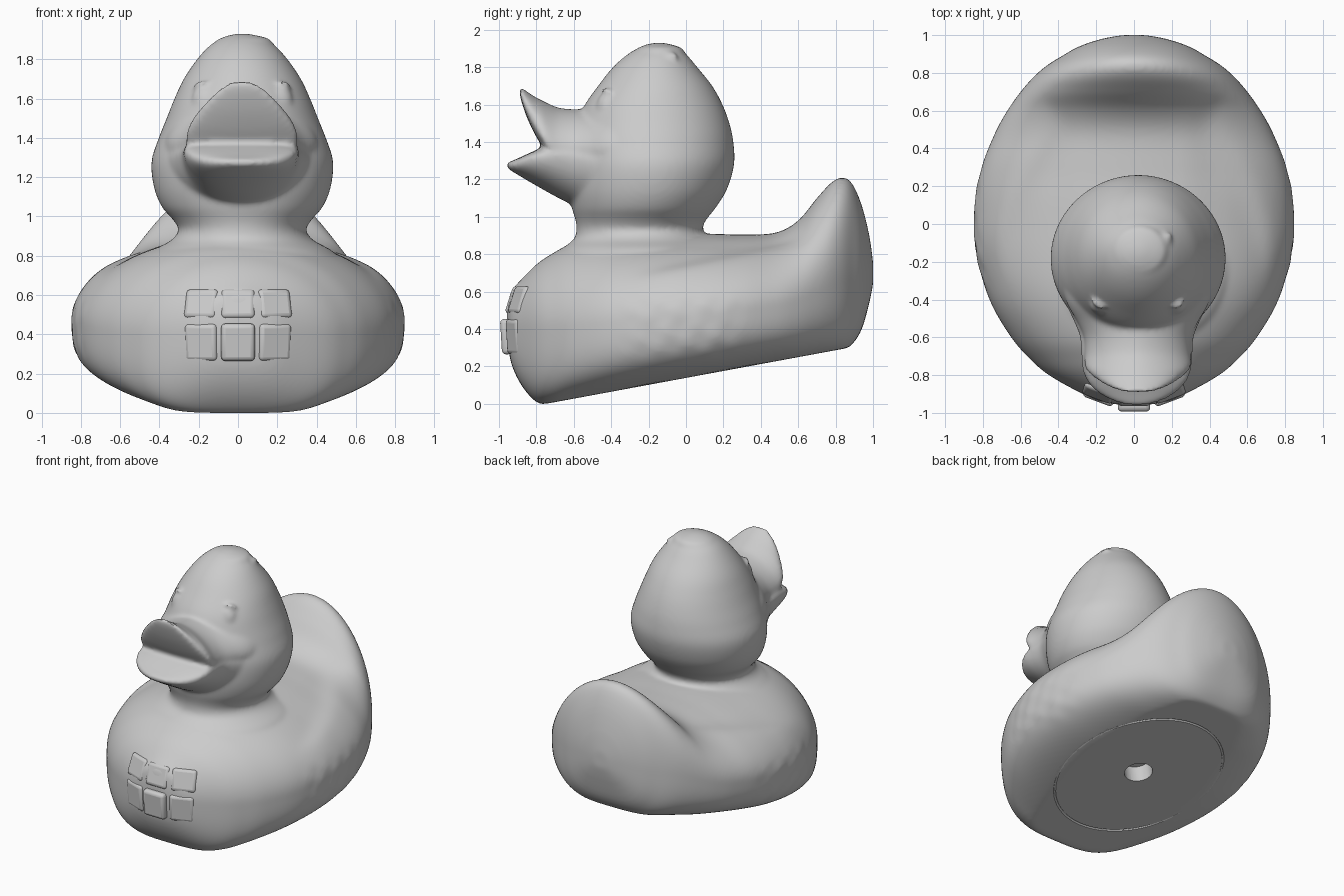
import bpy, bmesh, math
from mathutils import Matrix, Vector

if "Cube" in bpy.data.objects:
    bpy.data.objects.remove(bpy.data.objects["Cube"])


def spline_rows(rows, steps=6):
    """Catmull-Rom interpolation between station rows."""
    out = []
    for i in range(len(rows) - 1):
        a, b = rows[max(i - 1, 0)], rows[i]
        c, d = rows[i + 1], rows[min(i + 2, len(rows) - 1)]
        for s in range(steps):
            t = s / steps
            out.append([0.5 * (2 * q + (r - p) * t + (2 * p - 5 * q + 4 * r - w) * t * t
                               + (3 * q - p - 3 * r + w) * t ** 3)
                        for p, q, r, w in zip(a, b, c, d)])
    out.append(list(rows[-1]))
    return out


def loft(bm, rows, axis, n_lo=2.0, n_hi=2.0, cx=0.0, shape=None, seg=128):
    """Rows are (position, low, high, middle, half width); sections are superellipses."""
    rings = []
    for pos, lo, hi, mid, hw in spline_rows(rows):
        ring = []
        for k in range(seg):
            a = 2 * math.pi * k / seg
            c, s = math.cos(a), math.sin(a)
            e = 2 / (n_hi if s > 0 else n_lo)
            x = cx + math.copysign(abs(c) ** e, c) * hw
            v = mid + abs(s) ** e * ((hi - mid) if s > 0 else (lo - mid))
            p = Vector((x, pos, v)) if axis == 'Y' else Vector((x, v, pos))
            ring.append(bm.verts.new(shape(p) if shape else p))
        rings.append(ring)
    for r0, r1 in zip(rings, rings[1:]):
        for k in range(seg):
            j = (k + 1) % seg
            bm.faces.new((r0[k], r0[j], r1[j], r1[k]))
    bm.faces.new(rings[0])
    bm.faces.new(rings[-1])


def blob(bm, loc, scale, rot=(0, 0, 0)):
    m = Matrix.Translation(loc)
    r = Matrix.Rotation(rot[2], 4, 'Z') @ Matrix.Rotation(rot[1], 4, 'Y') @ Matrix.Rotation(rot[0], 4, 'X')
    bmesh.ops.create_uvsphere(bm, u_segments=32, v_segments=16, radius=1,
                              matrix=m @ r @ Matrix.Diagonal((*scale, 1)))


def fade(v, a, b):
    t = min(max((v - a) / (b - a), 0), 1)
    return t * t * (3 - 2 * t)


def body_shape(p):
    """Raised wing edge, faint feather ripples and a flat sloping underside."""
    x, y, z = p
    side = fade(abs(x), 0.25, 0.45)
    d = 0.68 + 0.20 * (y + 0.3) / 0.95 - z
    push = 0.022 * math.tanh(d / 0.035) * math.exp(-abs(d) / 0.12)
    push *= side * fade(y, -0.35, 0.0) * (1 - fade(y, 0.45, 0.7))
    ripple = 0.004 * math.sin(38 * y + 14 * z) * math.sin(34 * z - 9 * y)
    push += ripple * side * fade(y, -0.4, -0.25) * (1 - fade(y, 0.15, 0.4)) \
        * fade(z, 0.22, 0.32) * (1 - fade(z, 0.52, 0.62))
    out = Vector((x, 0, (z - 0.47) * 1.6))
    if out.length > 0.01:
        p = p + out.normalized() * push
    p.z = max(p.z, 0.0, 0.185 * (p.y + 0.75))
    return p


bm = bmesh.new()

# Body with upswept tail
body = [(-0.958, .36, .50, .43, .07), (-0.935, .22, .60, .42, .19), (-0.88, .10, .665, .41, .31),
        (-0.80, .01, .745, .41, .45), (-0.72, -.01, .80, .41, .545), (-0.60, .012, .86, .42, .65),
        (-0.40, .05, .90, .44, .765), (-0.15, .095, .91, .46, .835), (.10, .14, .91, .48, .842),
        (.30, .18, .905, .51, .805), (.48, .215, .915, .53, .735), (.60, .235, .98, .56, .67),
        (.70, .255, 1.10, .60, .60), (.78, .27, 1.185, .64, .53), (.84, .285, 1.21, .66, .46),
        (.89, .32, 1.175, .67, .38), (.94, .40, 1.06, .68, .29), (.98, .54, .90, .70, .17),
        (1.0, .64, .76, .70, .06)]
loft(bm, body, 'Y', n_lo=3.3, n_hi=1.95, shape=body_shape)

# Head and neck
head = [(.78, -.70, .28, -.22, .50), (.83, -.66, .22, -.22, .45), (.88, -.60, .13, -.23, .36),
        (.93, -.585, .09, -.24, .325), (.98, -.59, .105, -.23, .35), (1.05, -.61, .16, -.21, .41),
        (1.15, -.625, .22, -.19, .45), (1.28, -.62, .257, -.18, .462), (1.40, -.60, .253, -.18, .425),
        (1.50, -.58, .232, -.18, .385), (1.60, -.54, .195, -.18, .345), (1.70, -.47, .14, -.17, .298),
        (1.80, -.39, .06, -.16, .23), (1.87, -.31, 0, -.15, .165), (1.915, -.23, -.06, -.145, .09),
        (1.93, -.17, -.12, -.145, .03)]
loft(bm, head, 'Z', cx=0.022)

# Feather tuft on the crown, a small forward-pointing chevron
blob(bm, (.03, -.14, 1.885), (.145, .13, .04))
blob(bm, (.14, -.16, 1.85), (.04, .13, .03), (.1, .5, -.35))
blob(bm, (0, -.23, 1.86), (.10, .04, .03), (.5, 0, -.4))

# Upper bill, flared upwards, spreading into the cheeks
upper = [(-.30, 1.12, 1.66, 1.35, .41), (-.42, 1.15, 1.615, 1.36, .375), (-.52, 1.20, 1.58, 1.36, .318),
         (-.60, 1.24, 1.575, 1.36, .285), (-.68, 1.25, 1.583, 1.37, .28), (-.735, 1.30, 1.605, 1.39, .285),
         (-.77, 1.375, 1.622, 1.43, .275), (-.81, 1.445, 1.643, 1.49, .235), (-.85, 1.53, 1.67, 1.57, .175),
         (-.878, 1.61, 1.69, 1.64, .11), (-.89, 1.66, 1.698, 1.68, .05)]
loft(bm, upper, 'Y', n_hi=1.75, cx=0.02)

# Lower bill and chin
lower = [(-.30, .99, 1.38, 1.28, .41), (-.42, 1.0, 1.38, 1.29, .375), (-.52, 1.025, 1.38, 1.30, .33),
         (-.60, 1.06, 1.385, 1.32, .30), (-.70, 1.11, 1.385, 1.33, .293), (-.78, 1.155, 1.365, 1.325, .285),
         (-.85, 1.195, 1.335, 1.305, .25), (-.90, 1.225, 1.312, 1.285, .195), (-.94, 1.25, 1.295, 1.275, .12),
         (-.96, 1.265, 1.285, 1.275, .05)]
loft(bm, lower, 'Y', n_hi=2.6, cx=0.015)

# Eyes, each with a slight brow
for s in (-1, 1):
    blob(bm, (.022 + s * .215, -.445, 1.61), (.045, .022, .055), (-.35, 0, s * .6))
    blob(bm, (.022 + s * .215, -.425, 1.675), (.045, .018, .014), (-.35, s * .3, s * .6))

bmesh.ops.recalc_face_normals(bm, faces=bm.faces)
mesh = bpy.data.meshes.new("bird_body")
bm.to_mesh(mesh)
bm.free()
bird = bpy.data.objects.new("bird_body", mesh)
bpy.context.collection.objects.link(bird)

# Fuse the parts into one soft moulded skin
rm = bird.modifiers.new("fuse", 'REMESH')
rm.mode = 'VOXEL'
rm.voxel_size = 0.014
rm.use_smooth_shade = True
sm = bird.modifiers.new("soften", 'SMOOTH')
sm.factor = 0.5
sm.iterations = 8

# Underside hole and ring groove
tilt = math.atan(0.185)
bpy.ops.mesh.primitive_cylinder_add(vertices=32, radius=0.095, depth=0.24, location=(.02, .07, .152),
                                    rotation=(tilt, 0, 0))
hole = bpy.context.object
hole.name = "hole_cutter"
bpy.ops.mesh.primitive_torus_add(major_segments=72, minor_segments=10, major_radius=0.55, minor_radius=0.007,
                                 location=(0, .05, .148), rotation=(tilt, 0, 0))
groove = bpy.context.object
groove.name = "groove_cutter"
groove.scale = (0.96, 1.12, 1)
for cutter in (hole, groove):
    cutter.hide_render = True
    b = bird.modifiers.new("cut", 'BOOLEAN')
    b.operation = 'DIFFERENCE'
    b.object = cutter
    b.solver = 'EXACT'

# Bake the skin, then drop the cutters
bpy.context.view_layer.update()
dg = bpy.context.evaluated_depsgraph_get()
bird_mesh = bpy.data.meshes.new_from_object(bird.evaluated_get(dg))
bird.modifiers.clear()
bird.data = bird_mesh
for cutter in (hole, groove):
    bpy.data.objects.remove(cutter)
bpy.ops.object.select_all(action='DESELECT')
bpy.context.view_layer.objects.active = bird
bird.select_set(True)
bpy.ops.object.shade_smooth_by_angle(angle=math.radians(50))

# Raised chest tiles, two rows of three wrapped on the breast
for row, (z, h, lean, depth) in enumerate(((.55, .155, -.32, -.913), (.36, .19, .06, -.938))):
    for col in (-1, 0, 1):
        y = depth + abs(col) * 0.035 - (0.016 if row and not col else 0)
        bpy.ops.mesh.primitive_cube_add(size=1, location=(col * .182, y, z), rotation=(lean, 0, col * .36))
        tile = bpy.context.object
        tile.name = f"chest_tile_{row}_{col + 1}"
        tile.scale = (.172, .07, h)
        bpy.ops.object.transform_apply(location=False, rotation=False, scale=True)
        bev = tile.modifiers.new("round", 'BEVEL')
        bev.width = 0.022
        bev.segments = 3
        bpy.ops.object.shade_smooth_by_angle(angle=math.radians(40))
